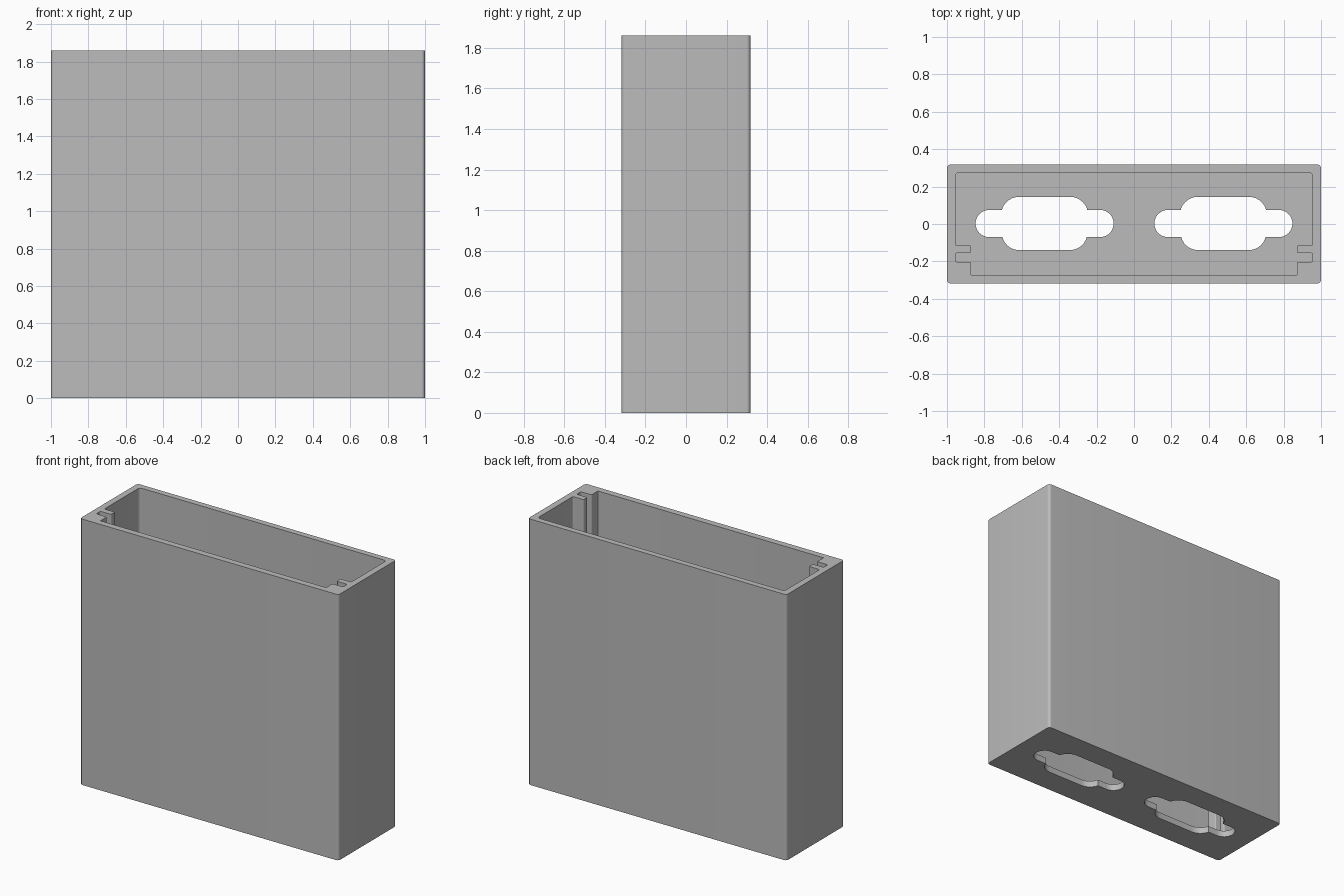
import bpy
import bmesh
import math
from mathutils import Vector

cube = bpy.data.objects.get("Cube")
if cube:
    bpy.data.objects.remove(cube, do_unlink=True)

HEIGHT = 1.86
FLOOR = 0.045

grey = bpy.data.materials.new("plain grey")
grey.use_nodes = True
colour = (0.5, 0.5, 0.5, 1)
grey.diffuse_color = colour
grey.node_tree.nodes["Principled BSDF"].inputs["Base Color"].default_value = colour


def fillet(corners, steps=8):
    """Round every (x, y, radius) corner of a closed outline."""
    outline = []
    for i, (x, y, radius) in enumerate(corners):
        p = Vector((x, y))
        if radius == 0:
            outline.append(p)
            continue
        a = (Vector(corners[i - 1][:2]) - p).normalized()
        b = (Vector(corners[(i + 1) % len(corners)][:2]) - p).normalized()
        half = a.angle(b) / 2
        centre = p + (a + b).normalized() * radius / math.sin(half)
        start = p + a * radius / math.tan(half) - centre
        end = p + b * radius / math.tan(half) - centre
        sweep = math.pi - 2 * half
        for s in range(steps + 1):
            t = s / steps
            arc = start * math.sin((1 - t) * sweep) + end * math.sin(t * sweep)
            outline.append(centre + arc / math.sin(sweep))
    return outline


def prism(name, corners, bottom, top, shift=0):
    """Extrude a rounded outline upwards into a solid."""
    bm = bmesh.new()
    base = bm.faces.new([bm.verts.new((p.x + shift, p.y, bottom))
                         for p in fillet(corners)])
    raised = bmesh.ops.extrude_face_region(bm, geom=[base])["geom"]
    bmesh.ops.translate(bm, vec=(0, 0, top - bottom),
                        verts=[v for v in raised if isinstance(v, bmesh.types.BMVert)])
    bmesh.ops.recalc_face_normals(bm, faces=bm.faces)
    mesh = bpy.data.meshes.new(name)
    bm.to_mesh(mesh)
    bm.free()
    mesh.materials.append(grey)
    obj = bpy.data.objects.new(name, mesh)
    bpy.context.collection.objects.link(obj)
    return obj


def mirrored(half):
    """Close a right-hand half outline with its reflection in x."""
    return half + [(-x, y, r) for x, y, r in reversed(half)]


# Outer body
case = prism("case", mirrored([(1, 0.318, 0.02), (1, -0.318, 0.02)]), 0, HEIGHT)

# Cavity with a panel groove near the front of each end wall
cavity = mirrored([
    (0.955, 0.276, 0.022),
    (0.955, -0.114, 0.008), (0.873, -0.114, 0.008),
    (0.873, -0.156, 0.008), (0.955, -0.156, 0.008),
    (0.955, -0.202, 0.008), (0.873, -0.202, 0.008),
    (0.873, -0.273, 0.004),
])
cutters = [prism("cavity_cutter", cavity, FLOOR, HEIGHT + 0.1)]

# Two connector openings in the floor: wide window plus long slot
window = mirrored([(0.236, 0.145, 0.095), (0.224, -0.139, 0.09)])
slot = mirrored([(0.369, 0.075, 0.072), (0.369, -0.07, 0.072)])
for side in (-1, 1):
    for name, outline, low in (("window", window, -0.1), ("slot", slot, -0.12)):
        cutters.append(prism(name + "_cutter", outline, low, 0.2 + low, side * 0.478))

for cutter in cutters:
    cutter.hide_render = True
    cut = case.modifiers.new(cutter.name, "BOOLEAN")
    cut.operation = "DIFFERENCE"
    cut.solver = "EXACT"
    cut.object = cutter

# Bake the cuts, then discard the cutters
bpy.context.view_layer.update()
graph = bpy.context.evaluated_depsgraph_get()
finished = bpy.data.meshes.new_from_object(case.evaluated_get(graph))
case.modifiers.clear()
case.data = finished
for cutter in cutters:
    bpy.data.objects.remove(cutter, do_unlink=True)

# Smooth the rounded corners, keep the rims crisp
bpy.ops.object.select_all(action="DESELECT")
case.select_set(True)
bpy.context.view_layer.objects.active = case
bpy.ops.object.shade_smooth_by_angle(angle=math.radians(30))
